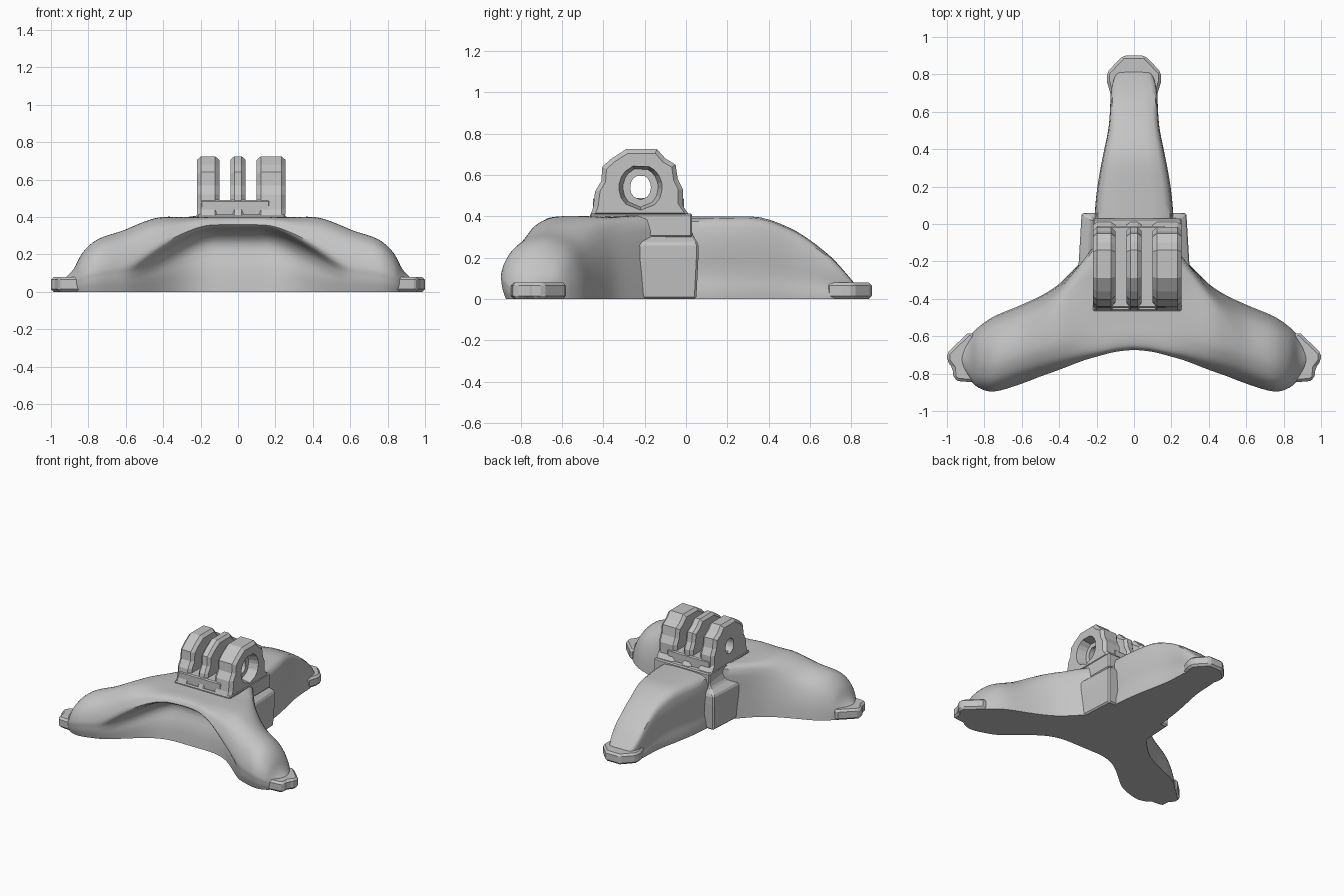
import bpy, math

cube = bpy.data.objects.get("Cube")
if cube:
    bpy.data.objects.remove(cube, do_unlink=True)

grey = bpy.data.materials.new("plain grey")
grey.use_nodes = True
grey.diffuse_color = (0.55, 0.55, 0.55, 1)
grey.node_tree.nodes["Principled BSDF"].inputs["Base Color"].default_value = (0.55, 0.55, 0.55, 1)


def add_object(name, verts, faces, smooth=None, bevel=0):
    mesh = bpy.data.meshes.new(name)
    mesh.from_pydata(verts, [], faces)
    mesh.materials.append(grey)
    obj = bpy.data.objects.new(name, mesh)
    bpy.context.collection.objects.link(obj)
    bpy.ops.object.select_all(action="DESELECT")
    obj.select_set(True)
    bpy.context.view_layer.objects.active = obj
    bpy.ops.object.mode_set(mode="EDIT")
    bpy.ops.mesh.select_all(action="SELECT")
    bpy.ops.mesh.normals_make_consistent(inside=False)
    bpy.ops.object.mode_set(mode="OBJECT")
    if smooth:
        bpy.ops.object.shade_smooth_by_angle(angle=math.radians(smooth))
    if bevel:
        mod = obj.modifiers.new("chamfer", "BEVEL")
        mod.width = bevel
        mod.segments = 1
    return obj


def skin(name, rings, closed=False, **style):
    """Join equal rings of points; cap the ends unless closed."""
    n, m = len(rings[0]), len(rings)
    verts = [p for ring in rings for p in ring]
    faces = []
    for i in range(m if closed else m - 1):
        a, b = i * n, (i + 1) % m * n
        faces += [(a + j, a + (j + 1) % n, b + (j + 1) % n, b + j) for j in range(n)]
    if not closed:
        faces += [tuple(range(n))[::-1], tuple(range((m - 1) * n, m * n))]
    return add_object(name, verts, faces, **style)


def spline(points, steps):
    """Smooth curve through points of any dimension."""
    out = []
    for i in range(len(points) - 1):
        a, b, c, d = (points[max(0, min(len(points) - 1, i + k))] for k in (-1, 0, 1, 2))
        for s in range(steps):
            t = s / steps
            out.append(tuple(
                q + 0.5 * t * (r - p + t * (2 * p - 5 * q + 4 * r - w + t * (3 * (q - r) + w - p)))
                for p, q, r, w in zip(a, b, c, d)))
    return out + [tuple(points[-1])]


def prism(name, outline, low, high, bevel):
    return skin(name, [[(x, y, z) for x, y in outline] for z in (low, high)], bevel=bevel)


# Arched front legs: x, front edge, back edge, top height
stations = [(0, -.665, -.1, .4), (.1, -.675, -.1, .4), (.2, -.70, -.12, .4),
            (.28, -.725, -.2, .4), (.4, -.775, -.32, .4), (.5, -.815, -.385, .37),
            (.62, -.86, -.44, .325), (.75, -.895, -.495, .28), (.83, -.875, -.55, .21),
            (.88, -.83, -.60, .12), (.93, -.78, -.66, .07)]
# Domed section of a leg, as fractions of depth and height
dome = [(.06, 0), (.03, .12), (.015, .2), (.005, .3), (0, .42), (.04, .62), (.12, .8),
        (.23, .92), (.4, 1), (.62, .97), (.84, .78), (.96, .4), (1, 0)]


def leg_ring(x, front, back, top):
    t = max(0, min(1, (abs(x) - .12) / .5))
    w = t * t * (3 - 2 * t)
    # Undercut section of the arch between the legs
    arch = [(-.56, 0), (-.545, .13), (-.51, .25), (-.57, .32), (front, .35), (front, .375),
            (front + .02, .392), (front + .07, .4), (front + .15, .4), (-.35, .4),
            (back, .4), (back, .2), (back, 0)]
    section = [(a * (1 - w) + (front + u * (back - front)) * w, b * (1 - w) + v * top * w)
               for (a, b), (u, v) in zip(arch, dome)]
    return [(x, y, max(0, z)) for y, z in spline(section, 3)]


half = spline(stations, 4)
skin("front_legs", [leg_ring(-s[0], *s[1:]) for s in half[:0:-1]] + [leg_ring(*s) for s in half],
     smooth=40)

# Rear leg: y, half width, top height
rear = [(-.1, .22, .4), (.05, .22, .4), (.2, .205, .4), (.36, .175, .395), (.5, .145, .345),
        (.6, .135, .285), (.7, .13, .205), (.77, .115, .13), (.82, .09, .07)]
side = [(.95, 0), (.95, .12), (.89, .3), (.95, .6), (.92, .86), (.74, .98)]
section = side + [(0, 1)] + [(-u, v) for u, v in side[::-1]]
skin("rear_leg", [[(u * w, y, v * top) for u, v in spline(section, 2)]
                  for y, w, top in spline(rear, 3)], smooth=40)

# Flat feet
for sign, name in ((1, "left_foot"), (-1, "right_foot")):
    foot = [(.82, -.62), (.88, -.575), (1, -.69), (1, -.73), (.97, -.77), (.965, -.825),
            (.94, -.84), (.82, -.85)]
    prism(name, [(sign * x, y) for x, y in foot], 0, .08, .015)
foot = [(.12, .68), (.145, .76), (.145, .81), (.06, .9)]
prism("rear_foot", foot + [(-x, y) for x, y in foot[::-1]], 0, .08, .015)

# Central hub, narrowing at the shoulder
skin("hub", [[(x * w, y, z) for x, y in ((-1.1, -.42), (1.1, -.42), (1, back), (-1, back))]
             for w, back, z in ((.27, .05, 0), (.28, .06, .2), (.28, .06, .27),
                                (.23, .03, .31), (.2, .03, .4))], bevel=.01)

# Mount base and the block between the prongs
prism("mount_base", [(-.22, -.465), (.255, -.465), (.255, .03), (-.22, .03)], .3, .415, .008)
prism("mount_block", [(-.2, -.45), (.17, -.45), (.17, -.01), (-.2, -.01)], .4, .49, .008)

# Three prongs with a shared pin hole
profile = [(-.22, .4), (-.35, .4), (-.465, .4), (-.45, .44), (-.44, .52), (-.41, .57),
           (-.405, .64), (-.36, .68), (-.29, .725), (-.14, .725), (-.1, .68), (-.05, .65),
           (-.04, .58), (-.015, .53), (-.015, .45), (.02, .4), (-.1, .4)]
cy, cz = -.22, .54


def prong(name, x0, x1, c, recess):
    def outer(x, inset):
        k = 1 - inset / .2
        return [(x, cy + (y - cy) * k, cz + (z - cz) * k) for y, z in profile]

    def hole(x, ry, rz):
        angles = [math.atan2(z - cz, y - cy) for y, z in profile]
        return [(x, cy + ry * math.cos(a), cz + rz * math.sin(a)) for a in angles]

    rings = [hole(x0, .05, .06), outer(x0, c), outer(x0 + c, 0), outer(x1 - c, 0), outer(x1, c)]
    if recess:
        rings += [hole(x1, .105, .11), hole(x1 - recess, .085, .095), hole(x1 - recess, .05, .06)]
    else:
        rings.append(hole(x1, .05, .06))
    skin(name, rings, closed=True)


prong("right_prong", -.22, -.1, .022, 0)
prong("middle_prong", -.04, .04, .02, 0)
prong("left_prong", .1, .255, .022, .07)
